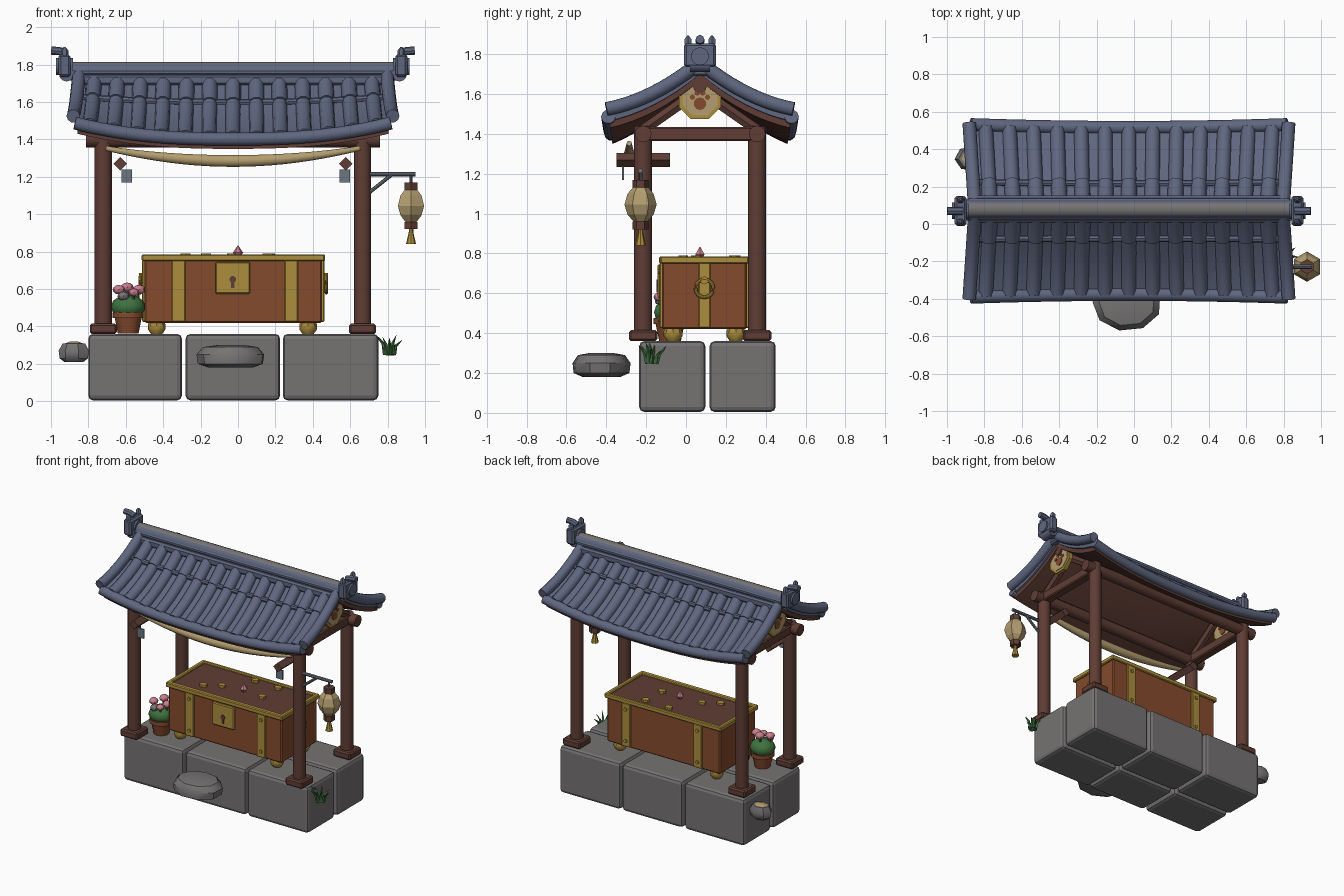
import bpy, bmesh, math, random
from mathutils import Vector, Matrix

if "Cube" in bpy.data.objects:
    bpy.data.objects.remove(bpy.data.objects["Cube"])

random.seed(3)
CX, CY = -0.027, 0.07          # shrine axis


def mat(name, r, g, b):
    m = bpy.data.materials.new(name)
    m.diffuse_color = (r, g, b, 1)
    m.use_nodes = True
    m.node_tree.nodes["Principled BSDF"].inputs["Base Color"].default_value = m.diffuse_color
    return m


SLATE = mat("slate_tile", .115, .135, .215)
STONE = mat("stone", .18, .17, .17)
WOOD = mat("dark_wood", .115, .047, .035)
CHEST = mat("chest_wood", .235, .07, .026)
GOLD = mat("gold", .42, .27, .045)
ROPE = mat("straw", .45, .34, .16)
GREEN = mat("leaf_green", .05, .17, .05)
PINK = mat("pink", .6, .21, .27)
IRON = mat("iron", .15, .18, .22)


def finish(bm, name, m, smooth=True):
    bmesh.ops.recalc_face_normals(bm, faces=bm.faces)
    me = bpy.data.meshes.new(name)
    bm.to_mesh(me)
    bm.free()
    ob = bpy.data.objects.new(name, me)
    bpy.context.collection.objects.link(ob)
    me.materials.append(m)
    if smooth:
        bpy.ops.object.select_all(action='DESELECT')
        ob.select_set(True)
        bpy.context.view_layer.objects.active = ob
        bpy.ops.object.shade_smooth_by_angle(angle=math.radians(40))
    return ob


def box(name, m, x0, x1, y0, y1, z0, z1, bevel=0.0, seg=1, rot=None):
    bm = bmesh.new()
    bmesh.ops.create_cube(bm, size=1)
    bmesh.ops.scale(bm, vec=(x1 - x0, y1 - y0, z1 - z0), verts=bm.verts)
    if bevel:
        bmesh.ops.bevel(bm, geom=bm.edges[:], offset=bevel, segments=seg, affect='EDGES', profile=.5)
    if rot:
        bmesh.ops.rotate(bm, matrix=rot, verts=bm.verts)
    bmesh.ops.translate(bm, vec=((x0 + x1) / 2, (y0 + y1) / 2, (z0 + z1) / 2), verts=bm.verts)
    return finish(bm, name, m, False)


def lathe(name, m, pts, loc, n=12, scale=(1, 1, 1), phase=0.0, smooth=True, rot=None):
    """Rings of (radius, z) round z, capped."""
    bm = bmesh.new()
    rings = [[bm.verts.new((r * math.cos(phase + 2 * math.pi * i / n) * scale[0],
                            r * math.sin(phase + 2 * math.pi * i / n) * scale[1], z * scale[2]))
              for i in range(n)] for r, z in pts]
    for a, b in zip(rings, rings[1:]):
        for i in range(n):
            bm.faces.new((a[i], a[(i + 1) % n], b[(i + 1) % n], b[i]))
    bm.faces.new(rings[0])
    bm.faces.new(rings[-1])
    if rot:
        bmesh.ops.rotate(bm, matrix=rot, verts=bm.verts)
    bmesh.ops.translate(bm, vec=loc, verts=bm.verts)
    return finish(bm, name, m, smooth)


def tube(name, m, path, r, n=10, taper=None):
    """Sweep a circle along a path; taper(t) scales the radius."""
    bm = bmesh.new()
    path = [Vector(p) for p in path]
    rings = []
    for k, p in enumerate(path):
        d = (path[min(k + 1, len(path) - 1)] - path[max(k - 1, 0)]).normalized()
        u = d.cross(Vector((0, 0, 1)) if abs(d.z) < .95 else Vector((0, 1, 0))).normalized()
        w = d.cross(u)
        q = r * (taper(k / (len(path) - 1)) if taper else 1)
        rings.append([bm.verts.new(p + q * (u * math.cos(2 * math.pi * i / n) + w * math.sin(2 * math.pi * i / n)))
                      for i in range(n)])
    for a, b in zip(rings, rings[1:]):
        for i in range(n):
            bm.faces.new((a[i], a[(i + 1) % n], b[(i + 1) % n], b[i]))
    bm.faces.new(rings[0])
    bm.faces.new(rings[-1])
    return finish(bm, name, m)


X90, Y90 = Matrix.Rotation(math.pi / 2, 3, 'X'), Matrix.Rotation(math.pi / 2, 3, 'Y')
BALL = [(.05, -1), (.5, -.87), (.87, -.5), (1, 0), (.87, .5), (.5, .87), (.05, 1)]

# Stone base
for x0, x1 in ((-.80, -.30), (-.28, .225), (.24, .75)):
    for y0, y1 in ((-.235, .097), (.118, .45)):
        box("base_block", STONE, x0, x1, y0, y1, .005, .36, .025, 2)
lathe("step_stone", STONE, [(.12, .18), (.178, .20), (.185, .25), (.15, .29), (.08, .30)],
      (-.037, -.425, 0), 9, (1, .8, 1), .3)
lathe("side_rock", STONE, [(.05, .21), (.075, .23), (.08, .27), (.06, .31)], (-.875, .35, 0), 7, (1.05, .85, 1), .5)
lathe("rock_top", ROPE, [(.045, .31), (.02, .32)], (-.875, .35, 0), 7, (1.05, .85, 1), .5)

# Posts, footings and beams
for sx in (-1, 1):
    px = CX + sx * .693
    for y in (-.215, .357):
        lathe("post", WOOD, [(.046, .40), (.046, 1.44)], (px, y, 0), 14)
        box("post_footing", WOOD, px - .072, px + .072, y - .071, y + .071, .36, .415, .01)
        # sloping brace up to the ridge
        tube("gable_brace", WOOD, [(px, y, 1.42), (px, CY, 1.62)], .03, 6)
    box("tie_beam", WOOD, px - .035, px + .035, -.24, .38, 1.365, 1.435, .008)
    # small crossbar with a hanging plate
    bx = CX + sx * .603
    box("crossbar", WOOD, bx - .025, bx + .025, -.35, -.08, 1.245, 1.295, 0, 1, Matrix.Rotation(math.pi / 4, 3, 'Y'))
    hx = bx + (.035 if sx < 0 else -.005)
    box("hanging_plate", IRON, hx - .028, hx + .028, -.32, -.31, 1.17, 1.24)
    # gable medallion with paw
    mx = CX + sx * .77
    lathe("medallion_rim", GOLD, [(.115, -.015), (.115, .015)], (mx, CY, 1.58), 8, phase=math.pi / 8, rot=Y90)
    lathe("medallion_face", ROPE, [(.095, -.019), (.095, .019)], (mx, CY, 1.58), 8, phase=math.pi / 8, rot=Y90)
    for dy, dz, r in ((0, -.02, .032), (-.038, .012, .013), (-.014, .034, .014), (.014, .034, .014), (.038, .012, .013)):
        lathe("paw_pad", CHEST, [(r, -.024), (r, .024)], (mx, CY + dy, 1.572 + dz), 10, rot=Y90)
for y in (-.215, .357):
    tube("long_beam", WOOD, [(CX - .785, y, 1.40), (CX + .785, y, 1.40)], .042, 12)
tube("ridge_beam", WOOD, [(CX - .8, CY, 1.64), (CX + .8, CY, 1.64)], .035, 10)


# Roof: curved sheet, u in -1..1 along x, v in -1..1 across y
def roof(u, v, dz=0.0):
    a = abs(v)
    z = 1.73 - .46 * a + .14 * a * a + .085 * a * abs(u) ** 2.5
    return (CX + u * (.815 + .03 * a), CY + v * (.445 + .015 * u * u), z + dz)


def sheet(name, m, dz, th, s):
    bm = bmesh.new()
    N, M = 24, 16
    top, bot = ([[bm.verts.new(roof(s * (2 * i / N - 1), s * (2 * j / M - 1), dz - t)) for j in range(M + 1)]
                 for i in range(N + 1)] for t in (0, th))
    for g in (top, bot):
        for i in range(N):
            for j in range(M):
                bm.faces.new((g[i][j], g[i + 1][j], g[i + 1][j + 1], g[i][j + 1]))
    for i in range(N):
        for j in (0, M):
            bm.faces.new((top[i][j], top[i + 1][j], bot[i + 1][j], bot[i][j]))
    for j in range(M):
        for i in (0, N):
            bm.faces.new((top[i][j], top[i][j + 1], bot[i][j + 1], bot[i][j]))
    return finish(bm, name, m)


sheet("roof_tiles", SLATE, 0, .03, 1)
sheet("roof_ceiling", WOOD, -.028, .035, .985)
us = [2 * i / 24 - 1 for i in range(25)]
for s in (-1, 1):
    for k in range(13):                       # round cover tiles in two rows
        u = (k - 6) / 6.6
        tube("upper_tile", SLATE, [roof(u, s * t / 100, .004) for t in (6, 14, 22, 30, 34)], .042, 10)
        tube("lower_tile", SLATE, [roof(u, s * t / 100, -.004) for t in (30, 45, 60, 75, 88, 98)], .040, 10)
    tube("tile_row_edge", SLATE, [roof(u, s * .33, .006) for u in us], .018, 8)
    tube("eave_roll", SLATE, [roof(u, s, -.008) for u in us], .036, 10)
    for e in (-1, 1):
        tube("gable_roll", SLATE, [roof(e * 1.01, s * (.04 + .098 * t), .03) for t in range(11)], .036, 10)

# Ridge and end ornaments
box("ridge_course", SLATE, CX - .85, CX + .85, CY - .062, CY + .082, 1.69, 1.745, .012)
box("ridge_course_upper", SLATE, CX - .865, CX + .865, CY - .045, CY + .065, 1.745, 1.775, .008)
cap = tube("ridge_cap", SLATE, [(CX - .88, CY + .01, 1.765), (CX + .88, CY + .01, 1.765)], .05, 14)
cap.data.materials.append(STONE)
for p in cap.data.polygons:
    p.material_index = int(p.normal.z > .85)
for s in (-1, 1):
    ex = CX + s * .9
    box("ridge_end", SLATE, ex - .032, ex + .032, CY - .08, CY + .08, 1.735, 1.855, .012)
    lathe("ridge_end_boss", SLATE, [(.045, -.045), (.045, .045)], (ex, CY, 1.79), 14, rot=Y90)
    lathe("ridge_end_curl", SLATE, [(.04, -.05), (.04, .05)], (ex - s * .01, CY, 1.75), 12, rot=X90)
    tube("ridge_horn", SLATE, [(ex - s * .01, CY, 1.86), (ex + s * .03, CY, 1.873), (ex + s * .072, CY, 1.875)], .022, 8)
    for d in (-.06, .06):
        lathe("ridge_stud", SLATE, [(.02, 1.85), (.02, 1.875), (.006, 1.893)], (ex, CY + d, 0), 6)

# Sagging straw rope
tube("straw_rope", ROPE, [(CX + .68 * t, -.285, 1.285 + .068 * t * t) for t in [i / 10 - 1 for i in range(21)]],
     .033, 10, lambda t: .4 + .6 * math.sin(math.pi * t))

# Lantern on its bracket
LX, LY = .925, -.228
tube("bracket_arm", IRON, [(.69, LY, 1.215), (.95, LY, 1.215)], .012, 8)
tube("bracket_brace", IRON, [(.70, LY, 1.115), (.82, LY, 1.21)], .01, 8)
tube("lantern_cord", IRON, [(LX, LY, 1.21), (LX, LY, 1.16)], .007, 6)
lathe("lantern_cap", WOOD, [(.04, 1.13), (.04, 1.17)], (LX, LY, 0), 6, phase=math.pi / 2)
lathe("lantern_shade", ROPE, [(.035, .96), (.065, .995), (.081, 1.045), (.065, 1.10), (.035, 1.135)],
      (LX, LY, 0), 6, phase=math.pi / 2, smooth=False)
lathe("lantern_foot", WOOD, [(.04, .92), (.04, .96)], (LX, LY, 0), 6, phase=math.pi / 2)
lathe("lantern_tassel", GOLD, [(.027, .84), (.012, .905), (.012, .93)], (LX, LY, 0), 8)

# Treasure chest
X0, X1, Y0, Y1 = -.50, .45, -.12, .305
MY = (Y0 + Y1) / 2
box("chest_body", CHEST, X0, X1, Y0, Y1, .42, .76, .008)
box("chest_lid", WOOD, X0 + .01, X1 - .01, Y0 + .01, Y1 - .01, .755, .772)
for y in (Y0, Y1):
    box("lid_rim_long", GOLD, X0 - .014, X1 + .014, y - .016, y + .022 if y < 0 else y + .012, .75, .785, .006)
    f = -1 if y < 0 else 1
    for x in (-.318, .285):
        box("strap", GOLD, x - .036, x + .036, y - .012, y + .012, .425, .755, .005)
        for z in (.47, .71):
            lathe("strap_stud", GOLD, [(.013, -.02), (.013, .02)], (x, y, z), 8, rot=X90)
    for x in (-.435, .375):
        lathe("chest_foot", GOLD, [(.03, .36), (.047, .385), (.047, .41), (.036, .435)], (x, y - f * .055, 0), 8)
for x, f in ((X0, -1), (X1, 1)):
    box("lid_rim_short", GOLD, x - .016, x + .016, Y0 - .01, Y1 + .01, .75, .785, .006)
    box("side_strap", GOLD, x - .012, x + .012, MY - .03, MY + .03, .425, .755, .005)
    tube("chest_ring", GOLD, [(x + f * .022, MY + .045 * math.cos(a), .625 + .045 * math.sin(a))
                              for a in [2 * math.pi * i / 16 for i in range(17)]], .009, 8)
    lathe("ring_boss", GOLD, [(.02, -.03), (.02, .03)], (x, MY, .665), 8, rot=Y90)
box("lock_plate", GOLD, -.12, .065, Y0 - .022, Y0, .575, .745, .006)
lathe("keyhole_top", WOOD, [(.018, -.004), (.018, .004)], (-.028, Y0 - .023, .652), 10, rot=X90)
box("keyhole_slot", WOOD, -.037, -.019, Y0 - .027, Y0 - .02, .605, .65)
for x, y in ((-.28, -.015), (-.17, .05), (-.03, .25), (.16, .06), (.17, .24)):
    lathe("loose_coin", GOLD, [(.03, .772), (.03, .79)], (x, y, 0), 6, (1, .8, 1), x * 9)
lathe("pink_gem", PINK, [(.012, .772), (.027, .795), (.003, .832)], (0, .07, 0), 6, smooth=False)

# Potted plant
P = (-.587, -.08, 0)
lathe("plant_pot", CHEST, [(.055, .362), (.072, .445), (.083, .445), (.083, .475), (.06, .475)], P, 12)
lathe("plant_bush", GREEN, BALL, (P[0], P[1], .505), 10, (.093, .085, .065))
for dx, dy, z, r, m in ((-.05, -.02, .605, .033, PINK), (.058, -.01, .605, .034, PINK), (-.005, .04, .617, .034, PINK),
                        (.03, -.055, .59, .028, PINK), (-.025, -.045, .57, .032, STONE)):
    lathe("blossom", m, BALL, (P[0] + dx, P[1] + dy, z - .008), 8, (r, r, r * .75))
    lathe("blossom_stem", GREEN, [(.008, .53), (.008, z - .01)], (P[0] + dx * .9, P[1] + dy * .9, 0), 5)

# Grass tuft
for k in range(9):
    a = 2 * math.pi * k / 9 + random.uniform(-.2, .2)
    d, h = random.uniform(.05, .085), random.uniform(.06, .11)
    c, s = math.cos(a), math.sin(a)
    tube("grass_blade", GREEN, [(.81 + .02 * c, -.17 + .02 * s, .25), (.81 + .5 * d * c, -.17 + .5 * d * s, .25 + .6 * h),
                                (.81 + d * c, -.17 + .9 * d * s, .25 + h)], .016, 4, lambda t: 1 - .95 * t)
